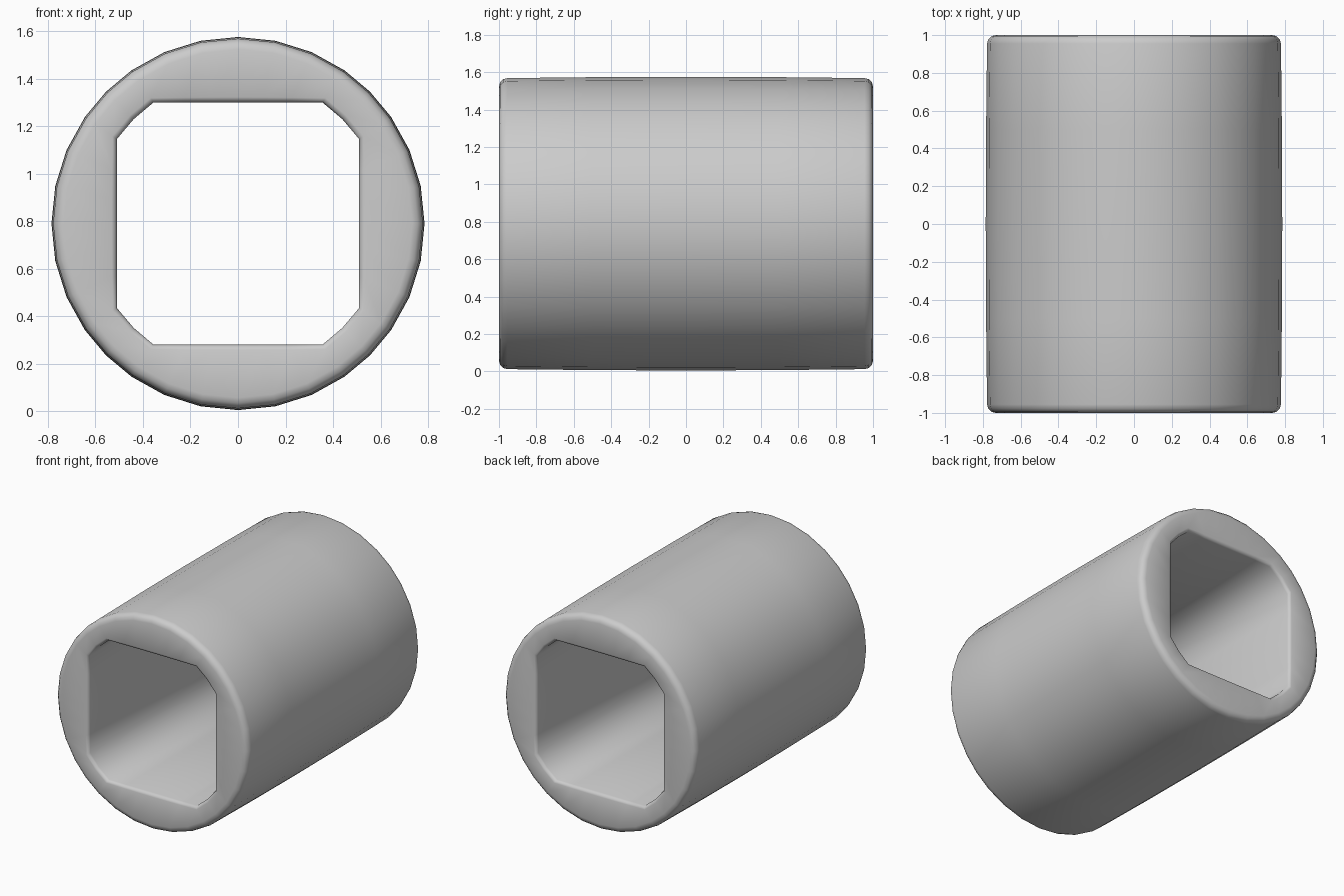
import bpy, bmesh
from math import cos, sin, radians, pi, tan, atan2

if "Cube" in bpy.data.objects:
    bpy.data.objects.remove(bpy.data.objects["Cube"])

CZ = 0.79            # height of the tube axis
HALF, CUT = 0.51, 0.355   # hole half width and where its corners are cut


def hole_quarter():
    """Points of one quarter of the hole: one flat side and one cut corner."""
    a = atan2(CUT, HALF)
    flat = [(HALF, HALF * tan(-a + 2 * a * i / 6)) for i in range(7)]
    return flat + [(0.439, 0.439)]


# Hole outline as (angle, radius) pairs, repeated for four quarters
outline = []
for q in range(4):
    for x, z in hole_quarter():
        outline.append((atan2(z, x) + q * pi / 2, (x * x + z * z) ** 0.5))

bm = bmesh.new()


def ring(y, radius=None, grow=0.0):
    """Round ring when a radius is given, otherwise hole-shaped ring."""
    out = []
    for ang, r in outline:
        d = radius if radius is not None else r + grow
        out.append(bm.verts.new((d * cos(ang), y, CZ + d * sin(ang))))
    return out


# Half of the section, from the middle of the outside to the hole (y, radius)
R, B, L = 0.778, 0.045, 1.0
outer = [(0.0, 0.785), (0.5, 0.783), (L - B, R)]
outer += [(L - B + B * sin(radians(t)), R - B + B * cos(radians(t))) for t in (30, 60, 90)]
lip = [(L, 0.022), (L - 0.006, 0.008), (L - 0.022, 0.0)]

# Full closed section: front half mirrored to the back
rings = [ring(-y, r) for y, r in outer] + [ring(-y, None, g) for y, g in lip]
rings += [ring(y, None, g) for y, g in reversed(lip)]
rings += [ring(y, r) for y, r in reversed(outer[1:])]

n = len(outline)
for k, a in enumerate(rings):
    b = rings[(k + 1) % len(rings)]
    for i in range(n):
        j = (i + 1) % n
        bm.faces.new((a[i], a[j], b[j], b[i]))
bmesh.ops.recalc_face_normals(bm, faces=bm.faces)

mesh = bpy.data.meshes.new("socket_tube")
bm.to_mesh(mesh)
bm.free()
mesh.polygons.foreach_set("use_smooth", [True] * len(mesh.polygons))
tube = bpy.data.objects.new("socket_tube", mesh)
bpy.context.collection.objects.link(tube)
